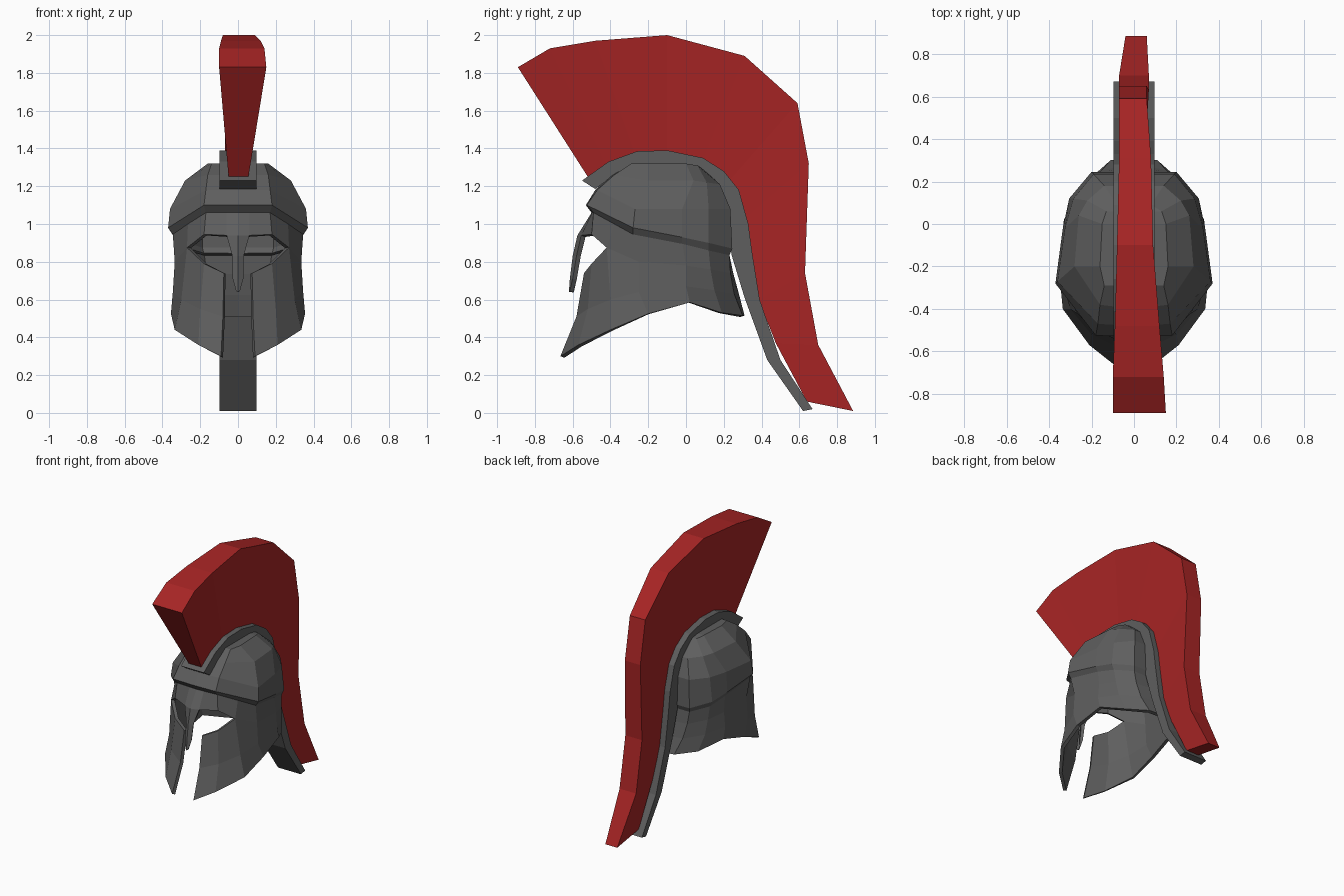
import bpy, bmesh

DARK_GREY = (.112, .112, .112, 1)
RED = (.39, .018, .018, 1)


def finish(name, bm, color):
    me = bpy.data.meshes.new(name)
    bm.to_mesh(me)
    bm.free()
    ob = bpy.data.objects.new(name, me)
    bpy.context.collection.objects.link(ob)
    mat = bpy.data.materials.new(name)
    mat.diffuse_color = color
    me.materials.append(mat)
    return ob


def shell(name, patches, thickness):
    """Half shell from grids (rows top to bottom, columns front to back), mirrored and thickened."""
    bm = bmesh.new()
    for rows in patches:
        grid = [[bm.verts.new(p) for p in row] for row in rows]
        for a, b in zip(grid, grid[1:]):
            for i in range(len(a) - 1):
                bm.faces.new((a[i], b[i], b[i + 1], a[i + 1]))
    bmesh.ops.remove_doubles(bm, verts=bm.verts, dist=0.001)
    ob = finish(name, bm, DARK_GREY)
    mirror = ob.modifiers.new("mirror", 'MIRROR')
    mirror.use_clip = True
    solid = ob.modifiers.new("thickness", 'SOLIDIFY')
    solid.thickness = thickness
    solid.offset = -1
    return ob


def loft(name, sections, color):
    """Closed strip through four-cornered sections."""
    bm = bmesh.new()
    rings = [[bm.verts.new(p) for p in s] for s in sections]
    for a, b in zip(rings, rings[1:]):
        for i in range(4):
            j = (i + 1) % 4
            bm.faces.new((a[i], a[j], b[j], b[i]))
    bm.faces.new(rings[0])
    bm.faces.new(rings[-1])
    bmesh.ops.recalc_face_normals(bm, faces=bm.faces)
    return finish(name, bm, color)


# Edge where the dome's lip meets the face mask
lip = [(0, -.50, 1.06), (.06, -.497, 1.06), (.17, -.49, 1.06), (.265, -.38, 1.0),
       (.345, -.28, .945), (.315, -.02, .895), (.285, .12, .86), (.19, .23, .835), (0, .23, .835)]

# Dome: faceted bowl with an undercut lip
crown = [(0, -.29, 1.32), (.14, -.29, 1.32), (.16, -.2, 1.32), (.15, 0, 1.32),
         (.13, .06, 1.31), (.08, .09, 1.29), (0, .10, 1.29)]
shoulder = [(0, -.40, 1.26), (.16, -.38, 1.26), (.28, -.2, 1.23), (.26, .04, 1.23),
            (.22, .11, 1.22), (.14, .18, 1.21), (0, .18, 1.21)]
wall = [(0, -.48, 1.18), (.17, -.47, 1.18), (.36, -.27, 1.08), (.325, -.02, 1.08),
        (.285, .12, 1.08), (.19, .235, 1.08), (0, .235, 1.08)]
rim = [(0, -.53, 1.10), (.18, -.525, 1.10), (.37, -.28, .98), (.335, -.02, .93),
       (.305, .12, .90), (.2, .245, .87), (0, .245, .87)]
ridge = [(0, y, z) for x, y, z in crown]
lip_dome = [lip[i] for i in (0, 2, 4, 5, 6, 7, 8)]
shell("dome", [[ridge, crown, shoulder, wall, rim, lip_dome]], 0.025)

# Face mask: brow, nose guard, cheek guards and neck guard
brow = [(0, -.575, .94), (.06, -.555, .94), (.18, -.50, .945), (.27, -.42, .875),
        (.335, -.25, .80), (.32, 0, .78), (.275, .13, .76), (.175, .235, .74), (0, .25, .74)]
under_eye = [(.075, -.54, .74), (.18, -.50, .79)] + brow[3:]
cheek = [(.08, -.58, .51), (.2, -.52, .55), (.30, -.40, .60), (.345, -.25, .64),
         (.33, 0, .67), (.265, .15, .65), (.15, .255, .63), (0, .28, .63)]
hem = [(.09, -.665, .30), (.21, -.57, .36), (.335, -.40, .44), (.355, -.20, .525),
       (.33, .02, .585), (.235, .19, .53), (.11, .30, .515), (0, .31, .515)]
nose = [brow[:2],
        [(0, -.60, .83), (.03, -.58, .83)],
        [(0, -.615, .71), (.028, -.60, .71)],
        [(0, -.62, .64), (.01, -.615, .645)]]
shell("face_mask", [[lip, brow], [under_eye, cheek, hem], nose], 0.025)

# Crest holder: strip over the dome and down the back (outer y, z, inner y, z)
holder = [(-.55, 1.23, -.48, 1.185), (-.41, 1.33, -.38, 1.26), (-.26, 1.385, -.27, 1.31),
          (-.10, 1.39, -.10, 1.315), (.09, 1.35, .07, 1.28), (.20, 1.28, .16, 1.21),
          (.28, 1.18, .21, 1.12), (.33, 1.0, .235, .95), (.35, .85, .24, .84),
          (.39, .60, .31, .61), (.50, .28, .43, .28), (.67, .02, .62, .01)]
W = .097
loft("crest_holder", [[(-W, yo, zo), (W, yo, zo), (W, yi, zi), (-W, yi, zi)]
                      for yo, zo, yi, zi in holder], DARK_GREY)

# Crest: tapered plume (outer y, z, inner y, z, outer left x, outer right x)
crest = [(-.89, 1.83, -.52, 1.25, -.10, .15), (-.72, 1.93, -.42, 1.31, -.10, .14),
         (-.48, 1.97, -.27, 1.37, -.09, .12), (-.10, 2.0, -.10, 1.38, -.08, .09),
         (.31, 1.89, .09, 1.34, -.07, .08), (.59, 1.64, .23, 1.23, -.07, .06),
         (.65, 1.32, .315, 1.03, -.07, .06), (.63, .74, .385, .60, -.07, .07),
         (.70, .36, .475, .37, -.07, .07), (.885, .01, .64, .06, -.04, .06)]
loft("crest", [[(l, yo, zo), (r, yo, zo), (.055, yi, zi), (-.05, yi, zi)]
               for yo, zo, yi, zi, l, r in crest], RED)
